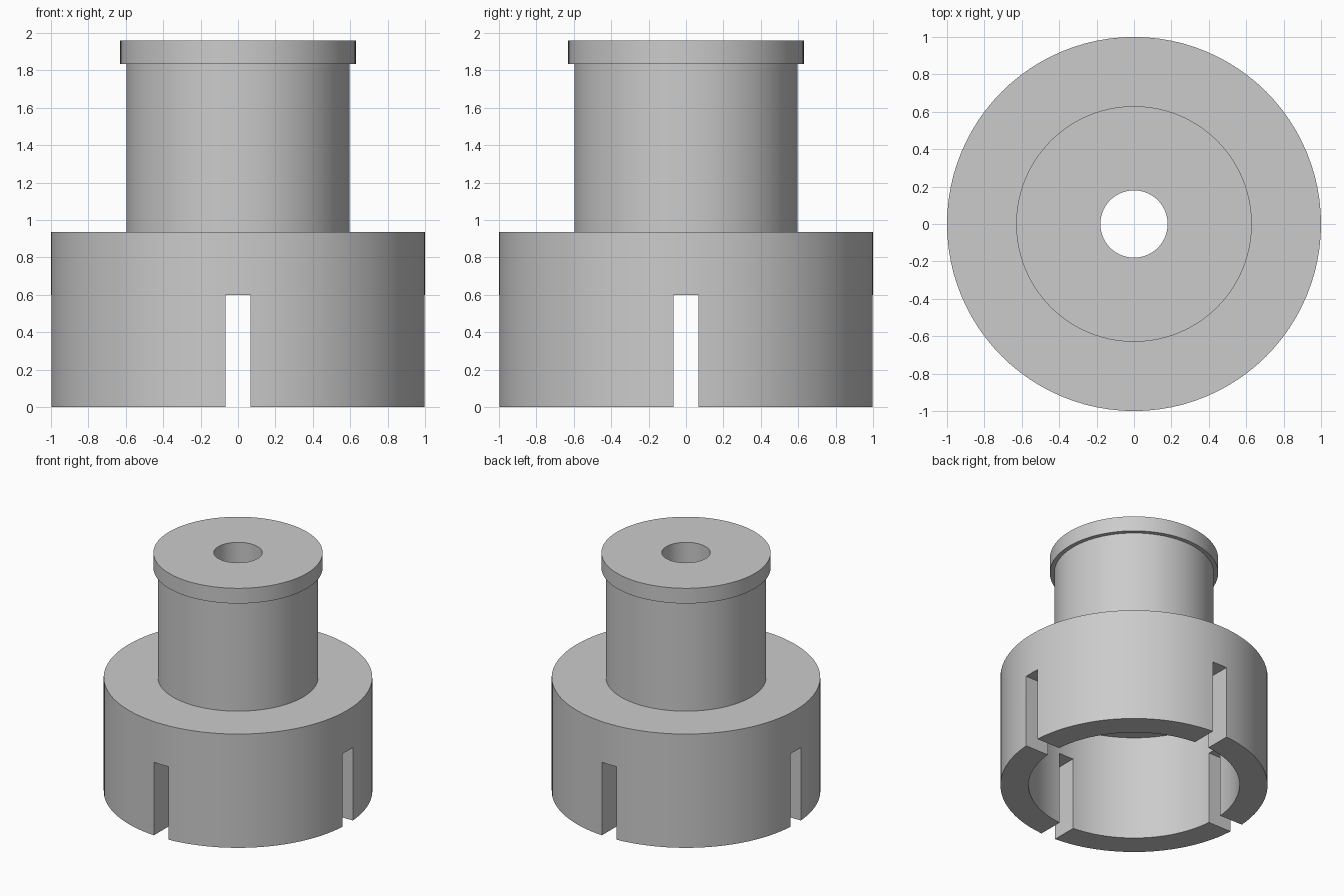
import bpy
import bmesh
import math

cube = bpy.data.objects.get("Cube")
if cube:
    bpy.data.objects.remove(cube, do_unlink=True)

SEGMENTS = 96
BORE_R, CAVITY_R, BODY_R, NECK_R, COLLAR_R = 0.18, 0.79, 1.0, 0.597, 0.63
CAVITY_TOP, BODY_TOP, COLLAR_BOTTOM, TOP = 0.865, 0.935, 1.835, 1.96
SLOT_WIDTH, SLOT_TOP = 0.132, 0.6

# Single plain grey
grey = bpy.data.materials.new("plain grey")
grey.use_nodes = True
colour = (0.6, 0.6, 0.6, 1.0)
grey.diffuse_color = colour
grey.node_tree.nodes["Principled BSDF"].inputs["Base Color"].default_value = colour


def make_object(name, bm):
    bmesh.ops.recalc_face_normals(bm, faces=bm.faces[:])
    mesh = bpy.data.meshes.new(name)
    bm.to_mesh(mesh)
    bm.free()
    mesh.materials.append(grey)
    obj = bpy.data.objects.new(name, mesh)
    bpy.context.collection.objects.link(obj)
    return obj


def lathe(name, profile):
    """Turn a closed (radius, height) profile about the z axis."""
    bm = bmesh.new()
    rings = []
    for i in range(SEGMENTS):
        a = math.tau * i / SEGMENTS
        rings.append([bm.verts.new((r * math.cos(a), r * math.sin(a), z))
                      for r, z in profile])
    n = len(profile)
    for i, ring in enumerate(rings):
        following = rings[(i + 1) % SEGMENTS]
        for j in range(n):
            k = (j + 1) % n
            bm.faces.new((ring[j], following[j], following[k], ring[k]))
    return make_object(name, bm)


def slot_cutter(name, angle):
    """Box that cuts two opposite slots through the skirt."""
    bm = bmesh.new()
    bmesh.ops.create_cube(bm, size=1)
    for v in bm.verts:
        v.co.x *= SLOT_WIDTH
        v.co.y *= 3
        v.co.z = SLOT_TOP if v.co.z > 0 else -0.2
    cutter = make_object(name, bm)
    cutter.rotation_euler.z = angle
    cutter.hide_render = True
    return cutter


# Turned part: hollow skirt, neck, collar and through bore
sleeve = lathe("slotted_sleeve", [
    (CAVITY_R, 0), (BODY_R, 0), (BODY_R, BODY_TOP),
    (NECK_R, BODY_TOP), (NECK_R, COLLAR_BOTTOM),
    (COLLAR_R, COLLAR_BOTTOM), (COLLAR_R, TOP),
    (BORE_R, TOP), (BORE_R, CAVITY_TOP), (CAVITY_R, CAVITY_TOP),
])

# Four slots around the skirt
bpy.ops.object.select_all(action="DESELECT")
bpy.context.view_layer.objects.active = sleeve
sleeve.select_set(True)
for name, angle in (("slot_cutter_front", 0), ("slot_cutter_side", math.pi / 2)):
    cutter = slot_cutter(name, angle)
    bpy.context.view_layer.update()
    cut = sleeve.modifiers.new("slots", "BOOLEAN")
    cut.operation = "DIFFERENCE"
    cut.solver = "EXACT"
    cut.object = cutter
    bpy.ops.object.modifier_apply(modifier=cut.name)
    bpy.data.objects.remove(cutter, do_unlink=True)

# Smooth curved walls, crisp rims
bpy.ops.object.shade_smooth_by_angle(angle=math.radians(30))
